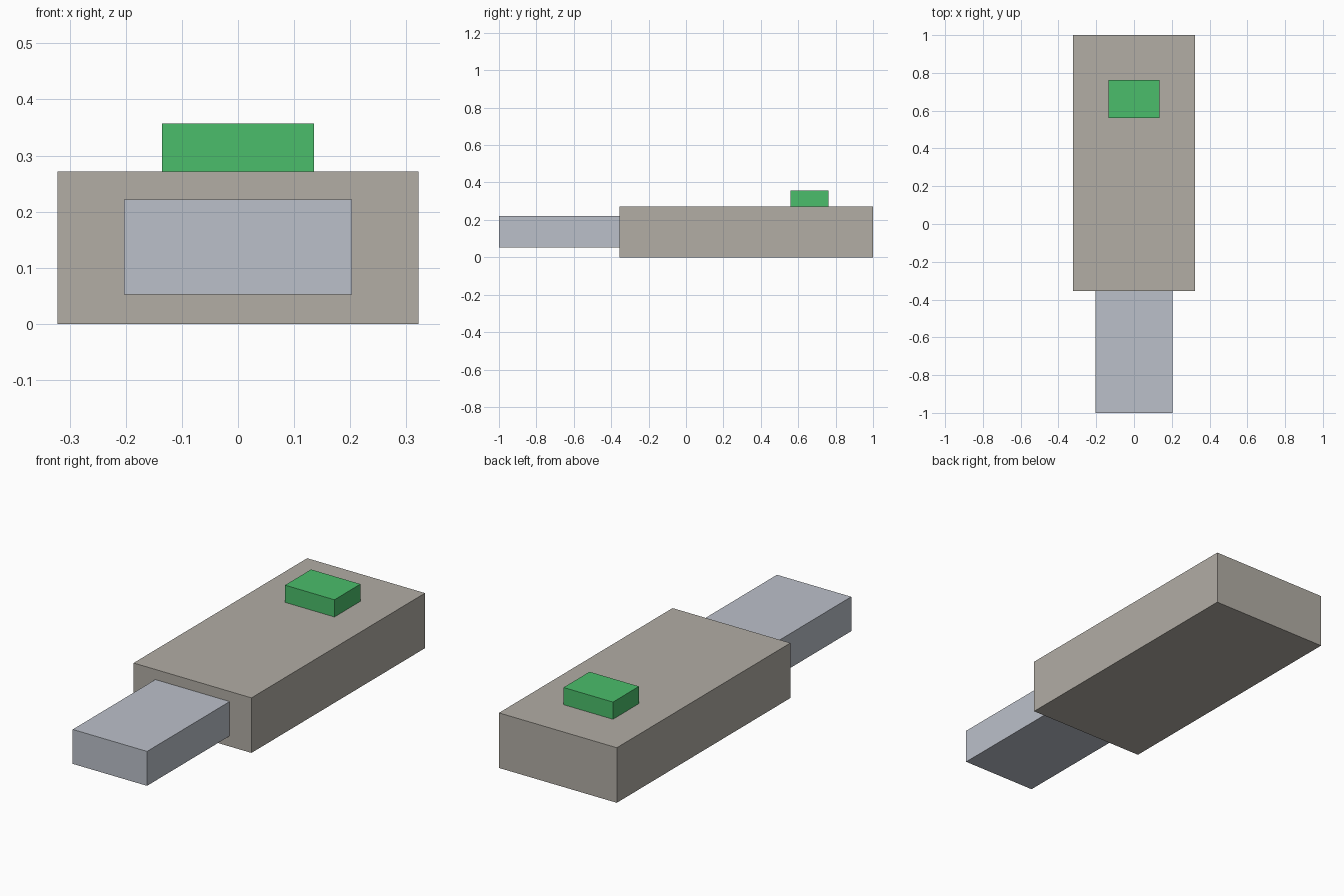
import bpy
import bmesh
from mathutils import Vector

default = bpy.data.objects.get("Cube")
if default:
    bpy.data.objects.remove(default, do_unlink=True)


def material(name, rgb):
    mat = bpy.data.materials.new(name)
    mat.use_nodes = True
    colour = (*rgb, 1.0)
    mat.diffuse_color = colour
    mat.node_tree.nodes["Principled BSDF"].inputs["Base Color"].default_value = colour
    return mat


def box(name, low, high, mat):
    """Flat-shaded box between two opposite corners, origin at its centre."""
    low, high = Vector(low), Vector(high)
    bm = bmesh.new()
    bmesh.ops.create_cube(bm, size=1.0)
    bmesh.ops.scale(bm, vec=high - low, verts=bm.verts)
    mesh = bpy.data.meshes.new(name)
    bm.to_mesh(mesh)
    bm.free()
    mesh.materials.append(mat)
    obj = bpy.data.objects.new(name, mesh)
    obj.location = (low + high) / 2
    bpy.context.collection.objects.link(obj)
    return obj


casing_grey = material("warm grey casing", (0.445, 0.418, 0.376))
metal = material("blue grey metal", (0.50, 0.53, 0.59))
green = material("green indicator", (0.07, 0.515, 0.147))

# Main casing, plug at the front, and indicator block on top
box("casing", (-0.322, -0.355, 0), (0.322, 1, 0.272), casing_grey)
box("plug", (-0.203, -1, 0.052), (0.203, -0.355, 0.222), metal)
box("indicator", (-0.135, 0.56, 0.272), (0.135, 0.763, 0.357), green)
